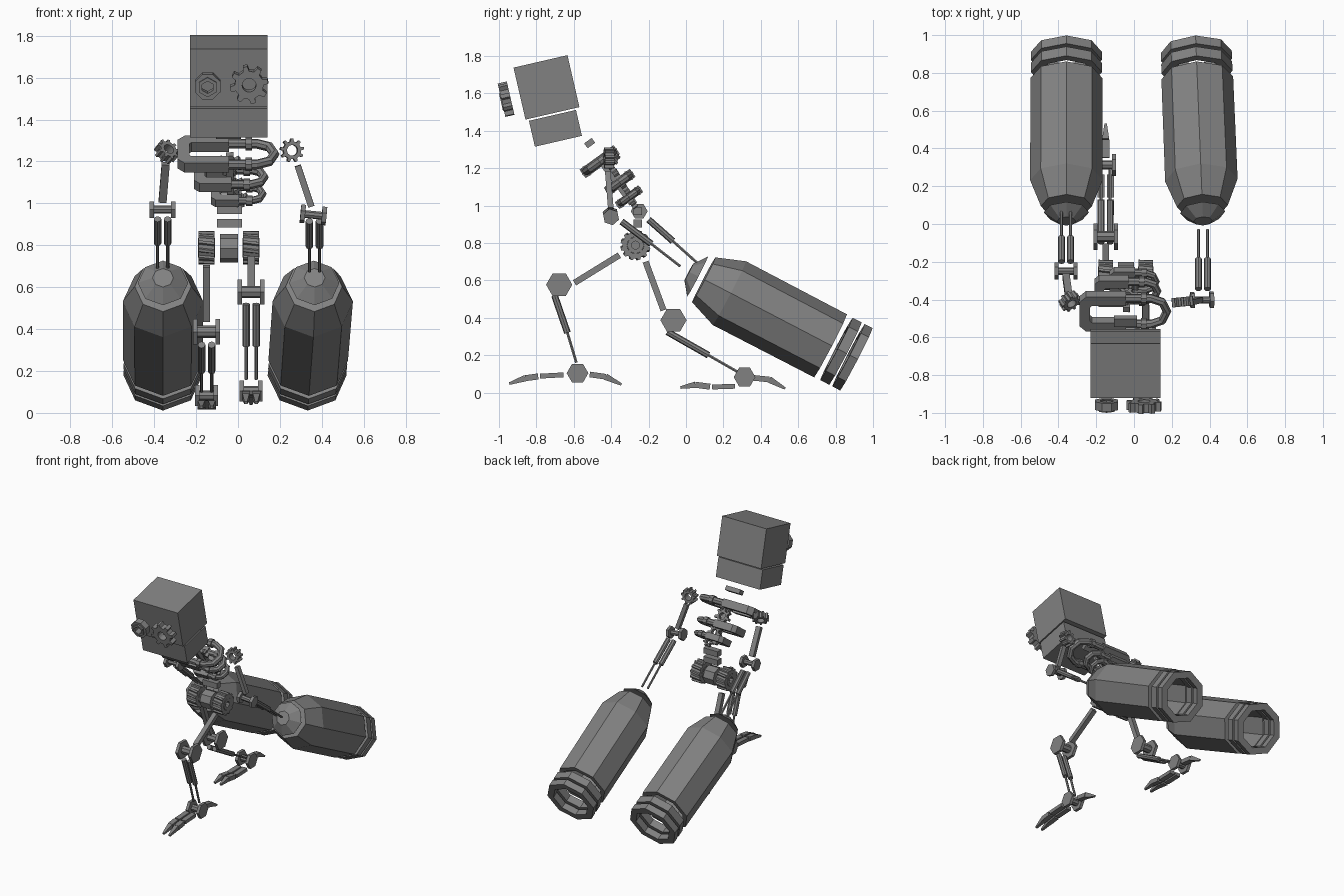
import bpy, bmesh
from math import sin, cos, pi, radians
from mathutils import Vector as V, Matrix

if "Cube" in bpy.data.objects:
    bpy.data.objects.remove(bpy.data.objects["Cube"])

X = V((1, 0, 0))
METAL = bpy.data.materials.new("dark_metal")
METAL.diffuse_color = (.22, .22, .22, 1)
METAL.use_nodes = True
METAL.node_tree.nodes["Principled BSDF"].inputs["Base Color"].default_value = METAL.diffuse_color


def frame(origin, axis, hint=X):
    """Matrix whose z follows axis and whose x stays near hint."""
    z = V(axis).normalized()
    x = V(hint)
    x = x - z * x.dot(z)
    if x.length < 1e-3:
        x = V((0, 1, 0)) - z * z.y
    x.normalize()
    y = z.cross(x)
    m = Matrix((x, y, z)).transposed().to_4x4()
    m.translation = V(origin)
    return m


def loft(name, rings, mat=None, closed=False):
    """Skin equal-length rings; cap the ends unless closed into a loop."""
    bm = bmesh.new()
    vs = [[bm.verts.new(p) for p in r] for r in rings]
    n, m = len(rings[0]), len(rings)
    for i in range(m if closed else m - 1):
        a, b = vs[i], vs[(i + 1) % m]
        for k in range(n):
            bm.faces.new((a[k], a[(k + 1) % n], b[(k + 1) % n], b[k]))
    if not closed:
        bm.faces.new(vs[0])
        bm.faces.new(vs[-1])
    bmesh.ops.recalc_face_normals(bm, faces=bm.faces)
    me = bpy.data.meshes.new(name)
    bm.to_mesh(me)
    bm.free()
    me.materials.append(METAL)
    ob = bpy.data.objects.new(name, me)
    if mat:
        ob.matrix_world = mat
    bpy.context.collection.objects.link(ob)
    return ob


def circle(r, z, n=8, turn=0.0):
    return [(r * cos(2 * pi * k / n + turn), r * sin(2 * pi * k / n + turn), z) for k in range(n)]


def lathe(name, profile, mat, n=8, closed=False, turn=0.0):
    return loft(name, [circle(r, z, n, turn) for z, r in profile], mat, closed)


def rod(name, p, q, r, n=8):
    p, q = V(p), V(q)
    lathe(name, [(0, r), ((q - p).length, r)], frame(p, q - p), n)


def bar(name, p, q, w, d, tip=1.0):
    p, q = V(p), V(q)

    def rect(s, z):
        return [(a * w * s / 2, b * d * s / 2, z) for a, b in ((-1, -1), (1, -1), (1, 1), (-1, 1))]
    loft(name, [rect(1, 0), rect(tip, (q - p).length)], frame(p, q - p))


def gear(name, centre, axis, r, thick, teeth=8, hole=0.4, depth=0.25, twist=0.0):
    def outline(s, z, turn, toothed=True):
        pts = []
        for k in range(teeth):
            for f, low in ((0, 1), (.12, 0), (.42, 0), (.55, 1)):
                a = 2 * pi * (k + f) / teeth + turn
                rr = s * (1 - depth * low if toothed else 1)
                pts.append((rr * cos(a), rr * sin(a), z))
        return pts
    h = thick / 2
    loft(name, [outline(r, -h, 0), outline(r, h, twist),
                outline(r * hole, h, twist, False), outline(r * hole, -h, 0, False)],
         frame(centre, axis), True)


def joint(name, c, r, half, axis=X):
    """Axle with a hexagonal disc on each end."""
    c, a = V(c), V(axis).normalized()
    rod(name + "_axle", c - a * half, c + a * half, r * .42)
    for s in (-1, 1):
        rod(name + "_disc", c + a * s * (half - .01), c + a * s * (half + .012), r, 6)


def pistons(name, p, mid, q, off, r=.018):
    """Twin pistons: thick sleeves followed by thin rods."""
    for s in (-1, 1):
        o = X * off * s
        rod(name + "_sleeve", V(p) + o, V(mid) + o, r)
        rod(name + "_rod", V(mid) + o, V(q) + o, r * .45, 6)


# Head, jaw and eyes
t = radians(13)
fwd, up = V((0, -cos(t), -sin(t))), V((0, -sin(t), cos(t)))
HX = -.045
for name, c, h, d in (("head", (HX, -.746, 1.632), .285, .296), ("jaw", (HX, -.698, 1.413), .142, .258)):
    bar(name, V(c) - up * h / 2, V(c) + up * h / 2, .37, d)
gear("gear_eye", (.053, -.962, 1.569), fwd, .092, .05, 8, .36)
nut = frame((-.145, -.96, 1.56), fwd)
lathe("nut_eye", [(-.025, .066), (.02, .066), (.02, .036), (-.025, .036)], nut, 8, True, pi / 8)
lathe("nut_eye_hub", [(-.02, .048), (.03, .048), (.03, .03), (-.02, .03)], nut, 6, True, pi / 6)

# Neck and spine
sp = V((0, -.585, .811))
bk = V((0, .811, .585))
neck = V((HX, -.515, 1.334))
bar("neck", neck - sp * .016, neck + sp * .016, .12, .05)
bar("spine", (-.04, -.455, 1.235), (-.035, -.29, 1.01), .035, .03)
for z in (.97, .905):
    bar("vertebra", (-.04, -.258, z - .021), (-.04, -.258, z + .021), .12, .045)


def rib(name, c, hw, hd, r):
    """Clip-shaped rib: square C plate on one side, bent tube on the other."""
    m = frame(c, sp)
    w, k = 2 * r, hd * .3
    half = [(0, hd), (-hw + k, hd), (-hw, hd - k)]
    inner = [(-hw + w, hd - w - k * .3), (-hw + w + k * .3, hd - w), (0, hd - w)]
    out = half + [(x, -y) for x, y in half[::-1]]
    inn = [(x, -y) for x, y in inner[::-1]] + inner
    c_shape = out + inn
    loft(name + "_plate", [[(x, y, z) for x, y in c_shape] for z in (-r, r)], m)
    e, R = hw - hd, hd - r
    path = [(-.02, R, pi / 2)] + [(e + R * sin(i * pi / 4), R * cos(i * pi / 4), pi / 2 - i * pi / 4)
                                  for i in range(5)] + [(-.02, -R, -pi / 2)]
    q = r * .85
    loft(name + "_tube", [[(x + q * cos(b * pi / 4) * cos(a), y + q * cos(b * pi / 4) * sin(a),
                            q * sin(b * pi / 4)) for b in range(8)] for x, y, a in path], m)
    for s in (-1, 1):
        p = m @ V((e * .6, s * R, 0))
        rod(name + "_collar", p, p + X * .03, r * 1.15)


rib("upper_rib", (-.043, -.462, 1.235), .245, .112, .028)
rib("middle_rib", (-.03, -.355, 1.125), .18, .086, .026)
rib("lower_rib", (.005, -.305, 1.045), .135, .078, .022)
for c, r in (((-.04, -.385, 1.185), .06), ((-.02, -.32, 1.085), .052), ((.01, -.29, 1.02), .04)):
    gear("spine_gear", c, bk, r, .03, 7, .4, .35)

# Pelvis with geared hips
rod("pelvis", (-.085, -.27, .785), (.0, -.27, .785), .068)
for x in (-.15, .0625):
    gear("hip_gear", (x, -.27, .788), X, .081, .076, 12, .55, .13, .12)
    lathe("hip_hub", [(-.04, .046), (.04, .046), (.04, .022), (-.04, .022)],
          frame((x, -.27, .788), X), 8, True)

# Arms ending in shell-shaped cannons
gear("left_shoulder", (-.34, -.408, 1.247), (.45, -.65, .55), .057, .045, 9, .45)
gear("right_shoulder", (.257, -.412, 1.253), (.1, -1, 0), .057, .05, 9, .45)
bar("left_upper_arm", (-.345, -.385, 1.19), (-.36, -.275, 1.01), .038, .03)
bar("right_upper_arm", (.285, -.418, 1.18), (.35, -.402, .985), .03, .03)
joint("left_elbow", (-.36, -.25, .97), .045, .05)
joint("right_elbow", (.36, -.402, .945), .045, .05, (1, .02, -.1))
pistons("left_forearm", (-.36, -.2, .925), (-.36, -.07, .81), (-.36, .075, .68), .024)
pistons("right_forearm", (.365, -.345, .915), (.365, -.185, .795), (.365, -.03, .675), .024)

tilt = radians(27.5)
for side, x, yaw in (("left", -.358, 0), ("right", .335, radians(-2.3))):
    d = V((sin(yaw) * cos(tilt), cos(yaw) * cos(tilt), -sin(tilt)))
    m = frame((x, .773, .25), d, (cos(yaw), -sin(yaw), 0))
    lathe(side + "_cannon_nose", [(-.855, .05), (-.802, .12)], m)
    lathe(side + "_cannon_body", [(-.765, .135), (-.61, .192), (0, .19), (0, .155), (-.5, .15)], m)
    for a, b in ((.035, .09), (.108, .156)):
        lathe(side + "_cannon_ring", [(a, .188), (b, .188), (b, .138), (a, .138)], m, closed=True)

# Legs: (y, z) points for thigh, knee, shin, ankle, toes and heel
legs = (
    ("left", -.15, ((-.216, .70), (-.12, .44)), (-.067, .387), ((-.10, .325), (.12, .2), (.29, .103)),
     (.313, .083), ((.262, .034), (.14, .03), (.05, .042), (-.03, .027)), ((.35, .08), (.445, .07), (.53, .022))),
    ("right", .0625, ((-.356, .735), (-.596, .587)), (-.678, .577), ((-.703, .52), (-.634, .32), (-.586, .16)),
     (-.58, .104), ((-.655, .095), (-.78, .088), (-.86, .077), (-.945, .048)), ((-.515, .097), (-.43, .085), (-.345, .043))),
)
for side, x, thigh, knee, shin, ankle, toe, heel in legs:
    def P(yz, dx=0):
        return V((x + dx, *yz))
    bar(side + "_thigh", P(thigh[0]), P(thigh[1]), .035, .033)
    joint(side + "_knee", P(knee), .07, .053)
    pistons(side + "_shin", *[P(s) for s in shin], .024)
    joint(side + "_ankle", P(ankle), .058, .043)
    for dx in (-.025, .025):
        bar(side + "_toe_base", P(toe[0], dx), P(toe[1], dx), .038, .026)
        bar(side + "_toe_middle", P(toe[1], dx) * .87 + P(toe[2], dx) * .13, P(toe[2], dx), .038, .032)
        bar(side + "_toe_claw", P(toe[2], dx), P(toe[3], dx), .034, .034, .4)
    bar(side + "_heel_base", P(heel[0]), P(heel[1]), .04, .03)
    bar(side + "_heel_claw", P(heel[1]), P(heel[2]), .036, .036, .35)
